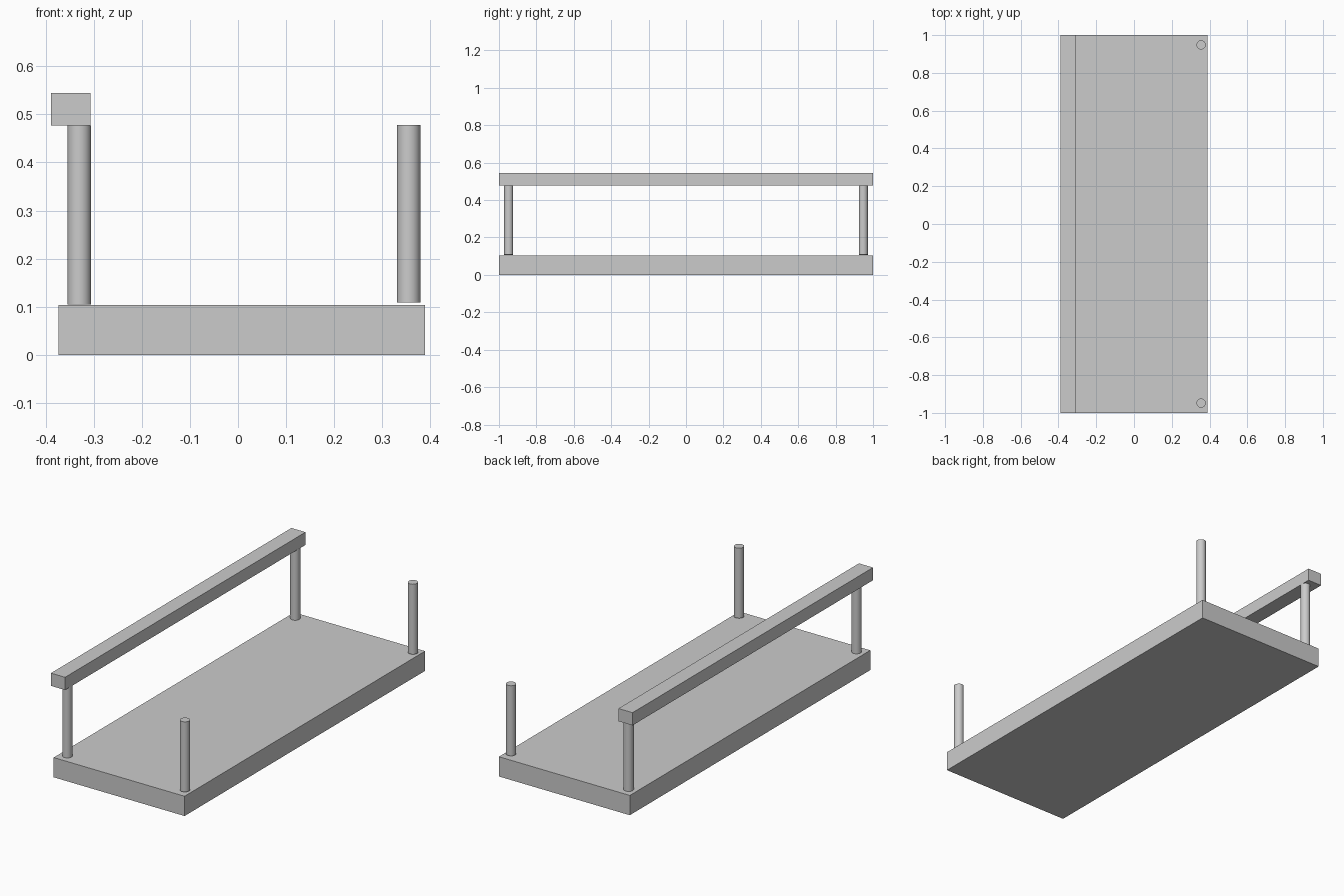
import bpy

if "Cube" in bpy.data.objects:
    bpy.data.objects.remove(bpy.data.objects["Cube"])


def box(name, x0, x1, y0, y1, z0, z1):
    bpy.ops.mesh.primitive_cube_add(
        size=1, location=((x0 + x1) / 2, (y0 + y1) / 2, (z0 + z1) / 2))
    ob = bpy.context.object
    ob.name = name
    ob.scale = (x1 - x0, y1 - y0, z1 - z0)
    bpy.ops.object.transform_apply(location=False, rotation=False, scale=True)
    return ob


def post(name, x, y, z0, z1, radius=0.0243):
    bpy.ops.mesh.primitive_cylinder_add(
        vertices=32, radius=radius, depth=z1 - z0, location=(x, y, (z0 + z1) / 2))
    ob = bpy.context.object
    ob.name = name
    bpy.ops.object.shade_smooth_by_angle()
    return ob


# Thick base slab
box("base_slab", -0.373, 0.389, -1, 1, 0, 0.104)

# Rail along the left side, resting on its posts
box("left_rail", -0.389, -0.307, -1, 1, 0.477, 0.544)

# Corner posts: the left pair carries the rail, the right pair stands free
for label, y in (("front", -0.948), ("back", 0.948)):
    post(label + "_left_post", -0.330, y, 0.105, 0.477)
    post(label + "_right_post", 0.355, y, 0.109, 0.478)
